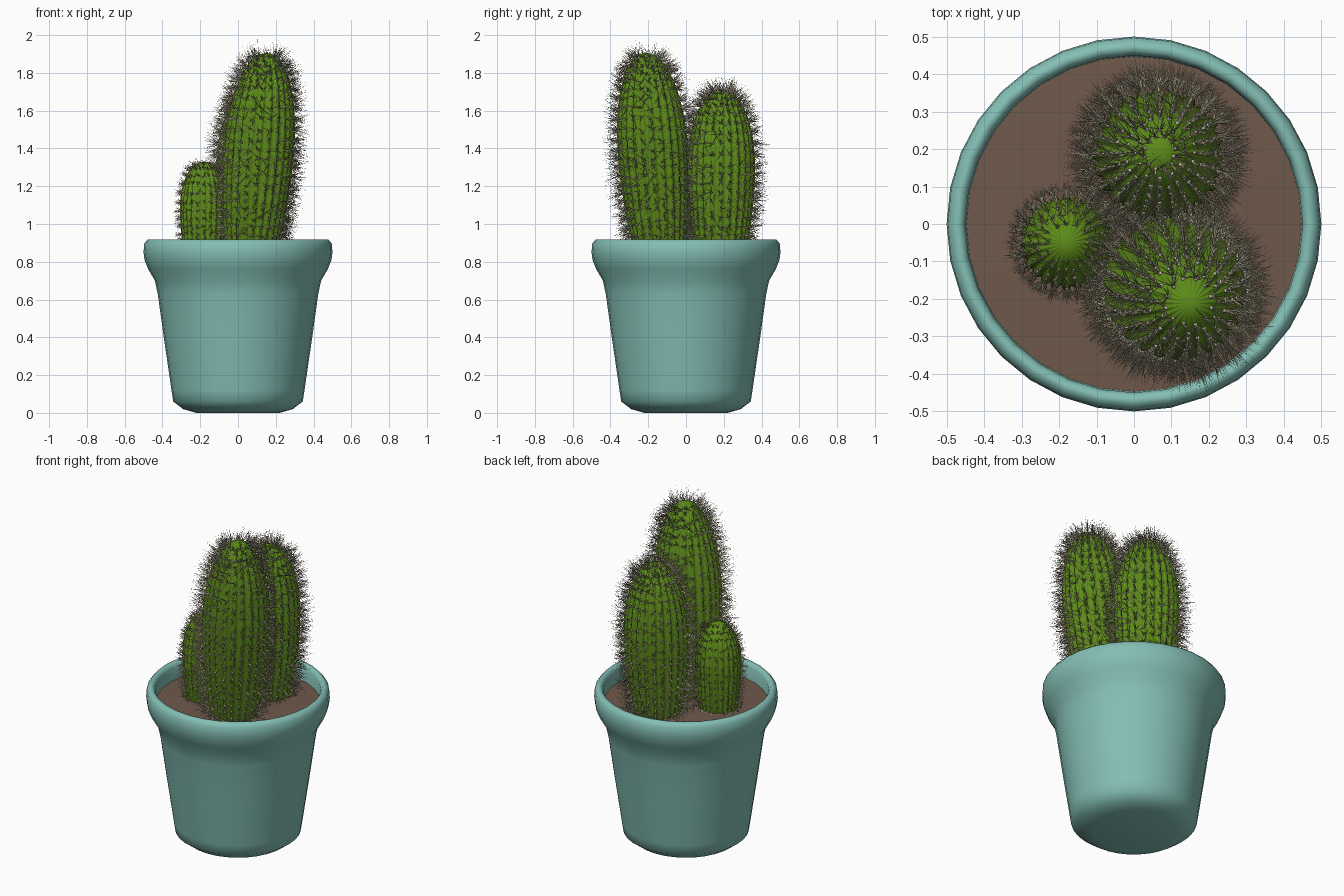
import bpy, bmesh, math, random
from mathutils import Vector

if "Cube" in bpy.data.objects:
    bpy.data.objects.remove(bpy.data.objects["Cube"])

random.seed(7)
SOIL_Z = 0.82
RIBS = 24


def material(name, rgb):
    m = bpy.data.materials.new(name)
    m.diffuse_color = (*rgb, 1)
    m.use_nodes = True
    m.node_tree.nodes["Principled BSDF"].inputs["Base Color"].default_value = m.diffuse_color
    return m


TEAL = material("teal glaze", (0.23, 0.52, 0.46))
BROWN = material("brown soil", (0.16, 0.10, 0.07))
GREEN = material("cactus green", (0.11, 0.26, 0.01))
PALE = material("pale areole", (0.58, 0.55, 0.46))
STRAW = material("straw spine", (0.46, 0.42, 0.28))


def finish(name, bm, mat, smooth=True):
    me = bpy.data.meshes.new(name)
    bm.to_mesh(me)
    bm.free()
    for p in me.polygons:
        p.use_smooth = smooth
    me.materials.append(mat)
    ob = bpy.data.objects.new(name, me)
    bpy.context.collection.objects.link(ob)
    return ob


def lathe(name, profile, mat, sides=32):
    bm = bmesh.new()
    vs = [bm.verts.new((r, 0, z)) for r, z in profile]
    es = [bm.edges.new(p) for p in zip(vs, vs[1:])]
    bmesh.ops.spin(bm, geom=vs + es, cent=(0, 0, 0), axis=(0, 0, 1),
                   angle=math.tau, steps=sides, use_duplicate=False)
    bmesh.ops.remove_doubles(bm, verts=bm.verts, dist=1e-4)
    bmesh.ops.recalc_face_normals(bm, faces=bm.faces)
    return finish(name, bm, mat)


# Pot with rolled rim, and the soil inside it
lathe("pot", [(0, 0.015), (0.22, 0.0), (0.29, 0.02), (0.343, 0.06), (0.352, 0.12),
              (0.39, 0.38), (0.425, 0.63), (0.44, 0.70), (0.475, 0.76), (0.495, 0.81),
              (0.5, 0.85), (0.497, 0.895), (0.48, 0.917), (0.462, 0.917),
              (0.45, 0.895), (0.447, 0.81), (0.44, 0.76)], TEAL)
lathe("soil", [(0, SOIL_Z + 0.01), (0.25, SOIL_Z + 0.008), (0.448, SOIL_Z)], BROWN)


class Stem:
    """Ribbed, leaning stem: s runs 0..1 from base to tip, a is the angle."""

    def __init__(self, base, tip, radius, foot, belly=0.54):
        self.base, self.tip = Vector(base), Vector(tip)
        self.radius, self.foot, self.belly = radius, foot, belly

    def point(self, s, a):
        if s < 0.5:
            t = s * 2 * self.belly
            r = self.radius * (1 - (1 - self.foot) * (1 - 2 * s) ** 2)
        else:
            q = (s - 0.5) * math.pi
            t = self.belly + (1 - self.belly) * math.sin(q)
            r = self.radius * math.cos(q) ** 0.95 if s < 1 else 0
        r *= 0.89 + 0.11 * abs(math.cos(RIBS * a / 2))
        return self.base.lerp(self.tip, t) + Vector((r * math.cos(a), r * math.sin(a), 0))

    def normal(self, s, a):
        up = self.point(s + 0.01, a) - self.point(s - 0.01, a)
        around = Vector((-math.sin(a), math.cos(a), 0))
        return around.cross(up).normalized()


def build_stem(name, stem, rings=32):
    bm = bmesh.new()
    n = RIBS * 4
    loops = [[bm.verts.new(stem.point(i / rings, math.tau * j / n)) for j in range(n)]
             for i in range(rings)]
    for lo, hi in zip(loops, loops[1:]):
        for j in range(n):
            k = (j + 1) % n
            bm.faces.new((lo[j], lo[k], hi[k], hi[j]))
    top = bm.verts.new(stem.tip)
    for j in range(n):
        bm.faces.new((loops[-1][j], loops[-1][(j + 1) % n], top))
    finish(name, bm, GREEN)


def add_spine(bm, p, d, length, width):
    side = d.orthogonal().normalized()
    other = d.cross(side)
    tip = p + d * length
    tip.z = min(tip.z, 2.0)
    tip = bm.verts.new(tip)
    ring = [bm.verts.new(p + (side * math.cos(k * math.tau / 3)
                              + other * math.sin(k * math.tau / 3)) * width)
            for k in range(3)]
    for k in range(3):
        bm.faces.new((ring[k], ring[(k + 1) % 3], tip))


def build_spines(name, stem, rows, size, length, count, last):
    dots, spines = bmesh.new(), bmesh.new()
    for i in range(rows):
        for j in range(RIBS):
            s = 0.03 + (last - 0.03) * (i + random.uniform(-0.2, 0.2) + 0.2) / rows
            a = math.tau * j / RIBS
            # ribs crowd near the tip, so thin them out there
            if s > 0.85 and (i + j) % 2:
                continue
            p, n = stem.point(s, a), stem.normal(s, a)
            ball = bmesh.ops.create_icosphere(dots, subdivisions=1, radius=size)
            bmesh.ops.translate(dots, verts=ball["verts"], vec=p)
            for _ in range(count):
                d = n + 0.75 * Vector([random.uniform(-1, 1) for _ in range(3)])
                add_spine(spines, p, d.normalized(),
                          length * random.uniform(0.45, 1.0), 0.0018)
    finish(name + "_areoles", dots, PALE)
    finish(name + "_spines", spines, STRAW, smooth=False)


# Three stems: base, tip, belly radius, foot ratio / rows, dot size, spine length, count, top
STEMS = {
    "tall_cactus": (Stem((0.065, -0.135, 0.81), (0.15, -0.21, 1.905), 0.187, 0.70),
                    (24, 0.0065, 0.105, 8, 0.93)),
    "middle_cactus": (Stem((0.06, 0.18, 0.81), (0.07, 0.19, 1.71), 0.18, 0.72),
                      (20, 0.0065, 0.10, 8, 0.97)),
    "small_cactus": (Stem((-0.18, -0.05, 0.81), (-0.18, -0.05, 1.33), 0.127, 0.82),
                     (13, 0.004, 0.05, 6, 0.93)),
}
for name, (stem, spikes) in STEMS.items():
    build_stem(name, stem)
    build_spines(name, stem, *spikes)
